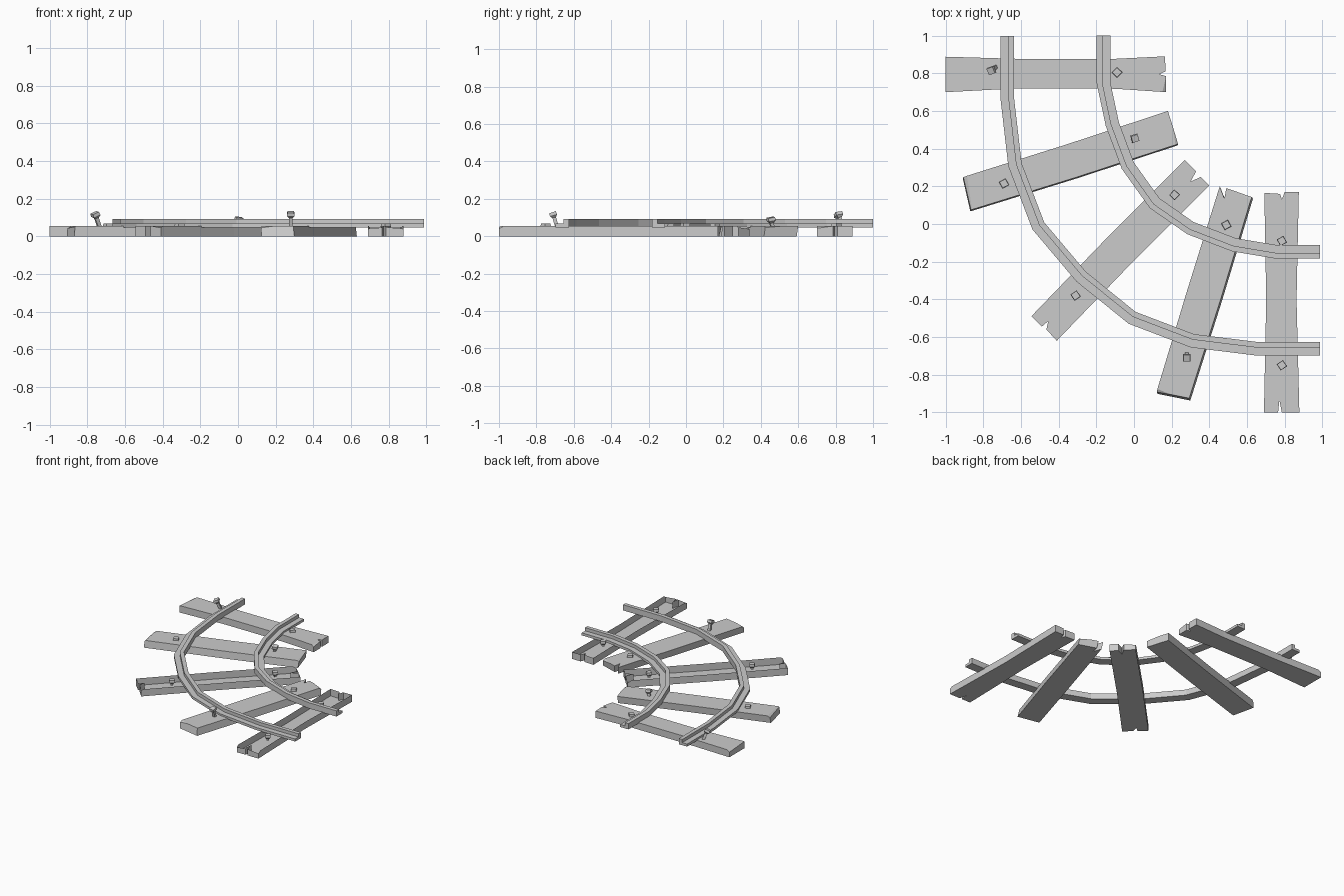
import bpy, bmesh
from mathutils import Vector, Matrix, Euler

if "Cube" in bpy.data.objects:
    bpy.data.objects.remove(bpy.data.objects["Cube"])


def finish(bm, name):
    bmesh.ops.recalc_face_normals(bm, faces=bm.faces)
    me = bpy.data.meshes.new(name)
    bm.to_mesh(me)
    bm.free()
    ob = bpy.data.objects.new(name, me)
    bpy.context.collection.objects.link(ob)
    return ob


def plank(name, outline, top, shift, chips):
    """Extruded worn board with split ends and knocked-off corners."""
    bm = bmesh.new()
    lo = [bm.verts.new((x + shift[0], y + shift[1], 0)) for x, y in outline]
    hi = [bm.verts.new((x, y, top)) for x, y in outline]
    n = len(outline)
    bm.faces.new(lo[::-1])
    bm.faces.new(hi)
    for i in range(n):
        j = (i + 1) % n
        bm.faces.new((lo[i], lo[j], hi[j], hi[i]))
    mid = sum((Vector(p) for p in outline), Vector((0, 0))) / n
    for i, depth in chips:
        c = Vector(outline[i])
        d = (c - mid).normalized()
        nrm = Vector((d.x, d.y, 1.6)).normalized()
        res = bmesh.ops.bisect_plane(
            bm, geom=bm.verts[:] + bm.edges[:] + bm.faces[:],
            plane_co=Vector((c.x, c.y, top)) - nrm * depth,
            plane_no=nrm, clear_outer=True)
        cut = [e for e in res['geom_cut']
               if isinstance(e, bmesh.types.BMEdge) and e.is_boundary]
        bmesh.ops.holes_fill(bm, edges=cut)
    return finish(bm, name)


def rail(name, path, side):
    """Mitred sweep of an L-shaped section; the tall lip sits on the given side."""
    prof = [(-.036, .048), (.036, .048), (.036, .093),
            (.006, .093), (.006, .068), (-.036, .068)]
    pts = [Vector(p) for p in path]
    dirs = [(b - a).normalized() for a, b in zip(pts, pts[1:])]
    bm = bmesh.new()
    rings = []
    for i, p in enumerate(pts):
        a, b = dirs[max(i - 1, 0)], dirs[min(i, len(dirs) - 1)]
        t = (a + b).normalized()
        left = Vector((-t.y, t.x)) / t.dot(a)
        rings.append([bm.verts.new((*(p + left * u * side), z)) for u, z in prof])
    for r, s in zip(rings, rings[1:]):
        for k in range(6):
            m = (k + 1) % 6
            bm.faces.new((r[k], r[m], s[m], s[k]))
    bm.faces.new(rings[0])
    bm.faces.new(rings[-1][::-1])
    return finish(bm, name)


def spike(name, x, y, lift, tilt, turn):
    """Square spike: thin shaft, flared neck and flat head."""
    bm = bmesh.new()
    rings = []
    for r, z in ((.009, -.03 - lift), (.010, -.018), (.02, -.006), (.018, .012)):
        rings.append([bm.verts.new((r * a, r * b, z))
                      for a, b in ((-1, -1), (1, -1), (1, 1), (-1, 1))])
    for r, s in zip(rings, rings[1:]):
        for k in range(4):
            m = (k + 1) % 4
            bm.faces.new((r[k], r[m], s[m], s[k]))
    bm.faces.new(rings[0][::-1])
    bm.faces.new(rings[-1])
    bm.transform(Matrix.Translation((x, y, .057 + lift))
                 @ Euler((*tilt, turn)).to_matrix().to_4x4())
    return finish(bm, name)


# Sleepers fanned around the curve
plank("sleeper_1", [(-1, .70), (-.62, .72), (-.1, .718), (.17, .70), (.17, .785),
                    (.135, .795), (.167, .81), (.165, .89), (-.1, .877), (-.62, .877), (-1, .888)],
      .054, (0, 0), [(10, .012), (3, .01)])
plank("sleeper_2", [(-.865, .075), (-.3, .25), (.235, .425), (.18, .60), (-.35, .425), (-.905, .25)],
      .055, (-.004, -.008), [(2, .008), (5, .01)])
plank("sleeper_3", [(-.41, -.62), (-.02, -.215), (.40, .205), (.355, .25), (.30, .225), (.33, .28),
                    (.27, .34), (-.15, -.08), (-.545, -.49), (-.49, -.545), (-.455, -.515), (-.465, -.56)],
      .055, (0, 0), [(6, .014), (0, .008)])
plank("sleeper_4", [(.293, -.925), (.46, -.4), (.625, .145), (.49, .19), (.48, .135), (.455, .20),
                    (.28, -.36), (.12, -.89)],
      .055, (.006, -.012), [(2, .01), (7, .008)])
plank("sleeper_5", [(.69, -1), (.765, -1), (.772, -.935), (.785, -1), (.878, -1), (.863, -.4), (.875, .17),
                    (.80, .17), (.785, .13), (.775, .16), (.692, .165), (.702, -.4)],
      .054, (0, 0), [(0, .012), (4, .012)])

# Rails, lips facing each other across the gauge
rail("outer_rail", [(-.672, .998), (-.672, .66), (-.632, .315), (-.508, -.01), (-.28, -.28),
                    (-.01, -.498), (.31, -.62), (.65, -.662), (.987, -.662)], 1)
rail("inner_rail", [(-.162, 1), (-.162, .75), (-.115, .53), (-.033, .31), (.11, .11),
                    (.30, -.022), (.53, -.11), (.75, -.147), (.987, -.147)], -1)

# Spikes, some worked loose
for i, s in enumerate([
        (-.757, .815, .057, (.15, -.4), .35), (-.09, .805, .002, (0, 0), .8),
        (-.69, .215, 0, (0, 0), .5), (.005, .455, .032, (.2, .1), .3),
        (.215, .155, 0, (0, 0), .8), (-.31, -.38, 0, (0, 0), .6),
        (.49, -.005, .003, (0, 0), .5), (.28, -.71, .06, (.3, 0), 0),
        (.785, -.09, 0, (0, 0), .5), (.785, -.75, 0, (0, 0), .6)]):
    spike(f"spike_{i + 1}", *s)
